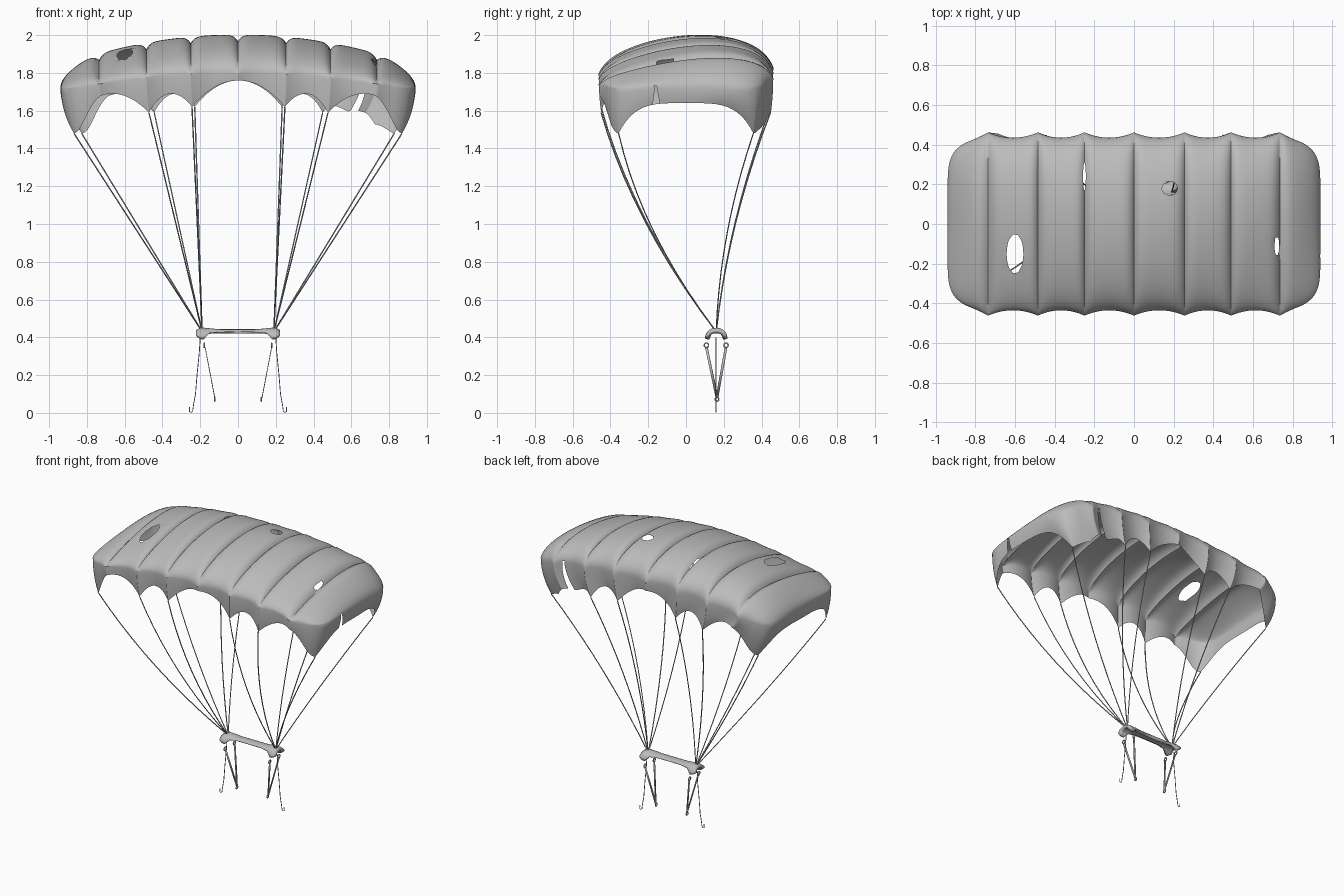
import bpy, bmesh, math
from mathutils import Vector

old = bpy.data.objects.get("Cube")
if old:
    bpy.data.objects.remove(old, do_unlink=True)


def make_material(name, rgb):
    m = bpy.data.materials.new(name)
    m.use_nodes = True
    m.diffuse_color = (*rgb, 1)
    m.node_tree.nodes["Principled BSDF"].inputs["Base Color"].default_value = (*rgb, 1)
    return m


GREY = make_material("plain grey", (0.5, 0.5, 0.5))


def add_mesh(name, bm, smooth=60):
    me = bpy.data.meshes.new(name)
    bm.normal_update()
    bm.to_mesh(me)
    bm.free()
    ob = bpy.data.objects.new(name, me)
    bpy.context.collection.objects.link(ob)
    me.materials.append(GREY)
    bpy.ops.object.select_all(action="DESELECT")
    ob.select_set(True)
    bpy.context.view_layer.objects.active = ob
    bpy.ops.object.shade_smooth_by_angle(angle=math.radians(smooth))
    return ob


def add_cord(name, points, radius):
    cu = bpy.data.curves.new(name, "CURVE")
    cu.dimensions = "3D"
    cu.bevel_depth = radius
    cu.bevel_resolution = 1
    cu.use_fill_caps = True
    sp = cu.splines.new("POLY")
    sp.points.add(len(points) - 1)
    for p, co in zip(sp.points, points):
        p.co = (*co, 1)
    cu.materials.append(GREY)
    ob = bpy.data.objects.new(name, cu)
    bpy.context.collection.objects.link(ob)


def clamp(t):
    return max(0.0, min(1.0, t))


# Canopy layout: cells across x, with rings of skirt below the shoulder
SEAMS = [-0.94, -0.735, -0.485, -0.25, 0, 0.255, 0.49, 0.735, 0.94]
DIV, NY, RINGS = 16, 60, 8
NX = DIV * 8
KNOTS = [(0, 1.48), (2, 1.59), (3, 1.62), (5, 1.62), (6, 1.59), (8, 1.48)]
ARCHES = [0.15, 0.085, 0.14, 0.085, 0.15]


def station(i, q=0.0):
    """x, end roundness w, seam closeness v at a station"""
    c = min(i // DIV, 7)
    t = (i - c * DIV) / DIV
    a, b = SEAMS[c], SEAMS[c + 1]
    if c in (0, 7):
        w = t if c else 1 - t
        inner, outer = (a, b) if c else (b, a)
        turn = w * math.pi / 2 * (1 - 0.4 * q ** 4)
        return inner + (outer - inner) * math.sin(turn), w, max(0, 1 - 2 * w)
    v = math.sin((t - 0.5) * math.pi)
    return (a + b) / 2 + (b - a) / 2 * v, 0, abs(v)


def top_point(i, j):
    phi = math.pi * (j / NY - 0.5)
    q, lift = math.sin(phi), max(0, math.cos(phi))
    x, w, v = station(i, q)
    shoulder = 1.815 - 0.095 * (station(i)[0] / 0.94) ** 2 + 0.015 * q * (1 - w)
    rise = (2 - 0.2 * x * x - 0.02 * w - shoulder) * max(0, math.cos(w * math.pi / 2)) ** 0.8
    lean = (0.03 + 0.04 * abs(x)) * q * lift * (1 - w)
    groove = 0.035 * v ** 6 * lift ** 0.4
    half = 0.435 + 0.027 * v ** 2 - 0.065 * w * w
    return Vector((x, half * q, shoulder + rise * lift ** (1 - 0.2 * w) + lean - groove))


def hem_height(i, j):
    if i in (0, NX):
        q = math.sin(math.pi * (j / NY - 0.5))
        return 1.48 + 0.16 * (1 - q ** 4)
    x = station(i)[0]
    for (c0, z0), (c1, z1), h in zip(KNOTS, KNOTS[1:], ARCHES):
        if SEAMS[c0] <= x <= SEAMS[c1]:
            t = (x - SEAMS[c0]) / (SEAMS[c1] - SEAMS[c0])
            z = z0 + (z1 - z0) * t + h * 4 * t * (1 - t)
            if j == NY:  # sagging torn panel at the back
                z -= 0.09 * clamp((x - 0.53) / 0.1) * clamp((0.93 - x) / 0.1)
            return z


def skirt_point(i, j, k):
    p = top_point(i, j)
    f = k / RINGS
    full = p.z - hem_height(i, j)
    s = 1 - 0.15 * full * f * f
    tuck = 1 - 0.055 * clamp(p.y / 0.4) ** 2 * f * f
    return Vector((p.x * s * tuck, p.y * s, p.z - full * f))


bm = bmesh.new()
grid = [[bm.verts.new(top_point(i, j)) for j in range(NY + 1)] for i in range(NX + 1)]
top_faces = [bm.faces.new((grid[i][j], grid[i + 1][j], grid[i + 1][j + 1], grid[i][j + 1]))
             for i in range(NX) for j in range(NY)]

# Skirt columns around the outline
loop = ([(i, 0) for i in range(NX)] + [(NX, j) for j in range(NY)]
        + [(i, NY) for i in range(NX, 0, -1)] + [(0, j) for j in range(NY, 0, -1)])
cols = [[grid[i][j]] + [bm.verts.new(skirt_point(i, j, k)) for k in range(1, RINGS + 1)]
        for i, j in loop]


def nearest_column(x, y):
    return min(range(len(loop)),
               key=lambda n: (cols[n][0].co.xy - Vector((x, y))).length)


tears = [nearest_column(0.93, -0.165), nearest_column(0.68, 0.44)]
for n, col in enumerate(cols):
    nxt = cols[(n + 1) % len(cols)]
    if n not in tears:
        for k in range(RINGS):
            bm.faces.new((col[k], col[k + 1], nxt[k + 1], nxt[k]))

# Spread each tear into a wedge reaching just above the shoulder
torn = []
for n in tears:
    torn += bm.edges.get((cols[n][0], cols[n + 1][0])).link_faces[:]
    for k in range(RINGS + 1):
        a, b = cols[n][k], cols[n + 1][k]
        mid, f = (a.co + b.co) / 2, 0.6 + 1.5 * k / RINGS
        a.co, b.co = mid + (a.co - mid) * f, mid + (b.co - mid) * f
top_faces = [f for f in top_faces if f not in torn]
bmesh.ops.delete(bm, geom=torn, context="FACES")

# Worn holes: remove faces inside an ellipse, then round the rim
for cx, cy, rx, ry in [(-0.6, -0.15, 0.042, 0.1), (0.18, 0.18, 0.04, 0.035),
                       (-0.25, 0.24, 0.007, 0.07), (0.72, -0.11, 0.012, 0.05)]:
    def reach(co):
        return math.hypot((co.x - cx) / rx, (co.y - cy) / ry)
    gone = [f for f in top_faces if f.is_valid and reach(f.calc_center_median()) < 1]
    rim = {v for f in gone for v in f.verts if any(g not in gone for g in v.link_faces)}
    for v in rim:
        r = max(reach(v.co), 0.3)
        v.co.x, v.co.y = cx + (v.co.x - cx) / r, cy + (v.co.y - cy) / r
    bmesh.ops.delete(bm, geom=gone, context="FACES")
bmesh.ops.recalc_face_normals(bm, faces=bm.faces)
add_mesh("canopy", bm, 80)

# Suspension lines from the hem points to the yoke, bowed by the wind
for c, _ in KNOTS:
    for j, label, bow in ((0, "front", 0.07), (NY, "back", 0.04)):
        a = skirt_point(c * DIV, j, RINGS)
        b = Vector((math.copysign(0.19, a.x), 0.16, 0.43))
        pts = []
        for s in range(11):
            t = s / 10
            p = a.lerp(b, t)
            p.y -= bow * 4 * t * (1 - t)
            pts.append(p)
        add_cord(f"{label}_line", pts, 0.0035)

# Yoke: arched bar flaring into saddle ends
bm = bmesh.new()
half_yoke = [(0, 0.036, 0.014), (0.1, 0.036, 0.015), (0.15, 0.043, 0.025),
             (0.18, 0.056, 0.06), (0.2, 0.06, 0.055), (0.222, 0.056, 0.03)]
rows = []
for x, ry, rz in [(-x, a, b) for x, a, b in half_yoke[:0:-1]] + half_yoke:
    crown = 0.443 + 0.008 * clamp((abs(x) - 0.1) / 0.08) - 0.012 * (abs(x) > 0.21)
    rows.append([bm.verts.new((x, 0.16 - ry * math.cos(s * math.pi / 10),
                               crown - rz * (1 - math.sin(s * math.pi / 10))))
                 for s in range(11)])
for r0, r1 in zip(rows, rows[1:]):
    for s in range(10):
        bm.faces.new((r0[s], r1[s], r1[s + 1], r0[s + 1]))
bmesh.ops.recalc_face_normals(bm, faces=bm.faces)
yoke = add_mesh("yoke", bm)
yoke.modifiers.new("thickness", "SOLIDIFY").thickness = 0.02


def add_ring(name, loc, radius):
    pts = [(loc[0], loc[1] + radius * math.cos(s * math.pi / 6),
            loc[2] + radius * math.sin(s * math.pi / 6)) for s in range(13)]
    add_cord(name, pts, 0.004)


# Harness straps, rings and loose cords on each side
for side, sx in (("left", 1), ("right", -1)):
    for y in (0.108, 0.212):
        add_ring(f"{side}_ring", (sx * 0.178, y, 0.358), 0.012)
        bm = bmesh.new()
        top, end = Vector((sx * 0.176, y, 0.347)), Vector((sx * 0.125, 0.164, 0.08))
        wide = Vector((0, 0.007, 0))
        bm.faces.new([bm.verts.new(p) for p in (top - wide, top + wide, end + wide, end - wide)])
        strap = add_mesh(f"{side}_strap", bm)
        strap.modifiers.new("thickness", "SOLIDIFY").thickness = 0.004
    add_ring(f"{side}_strap_hook", (sx * 0.123, 0.164, 0.072), 0.01)
    add_cord(f"{side}_loose_cord",
             [(sx * x, 0.16, z) for x, z in ((0.2, 0.4), (0.205, 0.32), (0.217, 0.2), (0.225, 0.1),
              (0.236, 0.04), (0.24, 0.01), (0.248, 0.003), (0.257, 0.006), (0.256, 0.03))], 0.0025)
